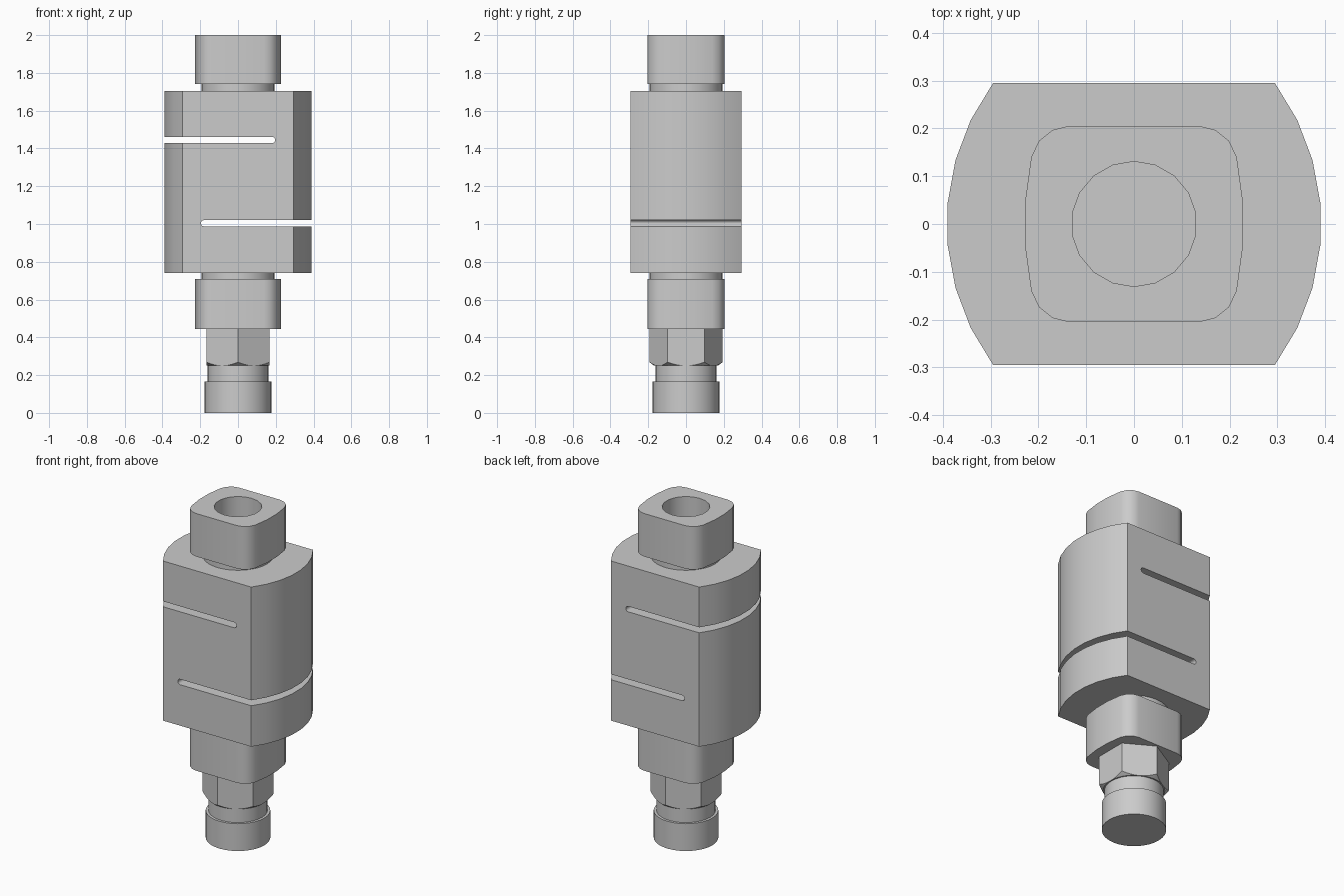
import bpy, bmesh, math

if "Cube" in bpy.data.objects:
    bpy.data.objects.remove(bpy.data.objects["Cube"])


def prism(name, outline, z0, z1, axis="Z"):
    """Extrude a closed outline along z, or along y when axis is Y."""
    bm = bmesh.new()
    place = (lambda a, b, t: (a, b, t)) if axis == "Z" else (lambda a, b, t: (a, t, b))
    low = [bm.verts.new(place(a, b, z0)) for a, b in outline]
    high = [bm.verts.new(place(a, b, z1)) for a, b in outline]
    bm.faces.new(low)
    bm.faces.new(high)
    n = len(outline)
    for i in range(n):
        j = (i + 1) % n
        bm.faces.new((low[i], low[j], high[j], high[i]))
    return to_object(name, bm)


def lathe(name, profile, sides):
    """Closed solid of revolution from (radius, z) rings."""
    bm = bmesh.new()
    rings = [[bm.verts.new((x, y, z)) for x, y in circle(r, sides)] for r, z in profile]
    bm.faces.new(rings[0])
    bm.faces.new(rings[-1])
    for a, b in zip(rings, rings[1:]):
        for i in range(sides):
            j = (i + 1) % sides
            bm.faces.new((a[i], a[j], b[j], b[i]))
    return to_object(name, bm)


def to_object(name, bm):
    bmesh.ops.recalc_face_normals(bm, faces=bm.faces)
    mesh = bpy.data.meshes.new(name)
    bm.to_mesh(mesh)
    bm.free()
    obj = bpy.data.objects.new(name, mesh)
    bpy.context.collection.objects.link(obj)
    return obj


def circle(r, sides):
    return [(r * math.cos(math.pi / 2 + math.tau * i / sides),
             r * math.sin(math.pi / 2 + math.tau * i / sides)) for i in range(sides)]


def activate(obj):
    bpy.ops.object.select_all(action="DESELECT")
    obj.select_set(True)
    bpy.context.view_layer.objects.active = obj


def boolean(obj, tool, operation="DIFFERENCE"):
    mod = obj.modifiers.new("cut", "BOOLEAN")
    mod.operation, mod.object, mod.solver = operation, tool, "EXACT"
    activate(obj)
    bpy.ops.object.modifier_apply(modifier=mod.name)
    bpy.data.objects.remove(tool)


def smooth(obj, degrees=35):
    activate(obj)
    bpy.ops.object.shade_smooth_by_angle(angle=math.radians(degrees))


def four_way(quarter):
    """Mirror a quarter outline (from +x towards +y) into all quadrants."""
    right = [(x, -y) for x, y in reversed(quarter)] + quarter
    return right + [(-x, -y) for x, y in right]


# Main block: flat front and back, bowed sides
R, cx = 0.497, -0.105
half = math.asin(0.295 / R)
quarter = [(cx + R * math.cos(half * k / 7), R * math.sin(half * k / 7)) for k in (1, 3, 5, 7)]
block = prism("main_block", four_way(quarter), 0.74, 1.705)

# Two opposed slots with rounded ends
for side, z in ((1, 1.445), (-1, 1.004)):
    r = 0.0165
    outline = [(-0.6 * side, z - r), (-0.6 * side, z + r)]
    for i in range(9):
        a = math.pi / 2 - math.pi * i / 8
        outline.append((side * (0.18 + r * math.cos(a)), z + r * math.sin(a)))
    boolean(block, prism("slot_cutter", outline, -0.5, 0.5, "Y"))
smooth(block)

# Square end blocks and round collars, top and bottom
nut = four_way([(0.228, 0.046), (0.215, 0.14), (0.199, 0.174), (0.17, 0.197), (0.137, 0.205)])
top_nut = prism("top_end_block", nut, 1.74, 2.0)
boolean(top_nut, prism("bore_cutter", circle(0.131, 18), 1.6, 2.1))
top_collar = prism("top_collar", circle(0.194, 32), 1.705, 1.74)
boolean(top_collar, prism("bore_cutter", circle(0.131, 18), 1.6, 2.1))
bottom_nut = prism("bottom_end_block", nut, 0.445, 0.71)
bottom_collar = prism("bottom_collar", circle(0.194, 32), 0.71, 0.74)

# Hex nut with chamfered lower corners
hex_nut = prism("hex_nut", circle(0.194, 6), 0.25, 0.445)
boolean(hex_nut, lathe("chamfer_cutter", [(0.155, 0.24), (0.169, 0.25), (0.24, 0.304), (0.24, 0.5)], 48),
        "INTERSECT")
smooth(hex_nut, 25)

# Round foot with a narrower neck
foot = lathe("foot", [(0.177, 0), (0.177, 0.165), (0.162, 0.165), (0.162, 0.25)], 32)

for part in (top_nut, top_collar, bottom_nut, bottom_collar, foot):
    smooth(part)
